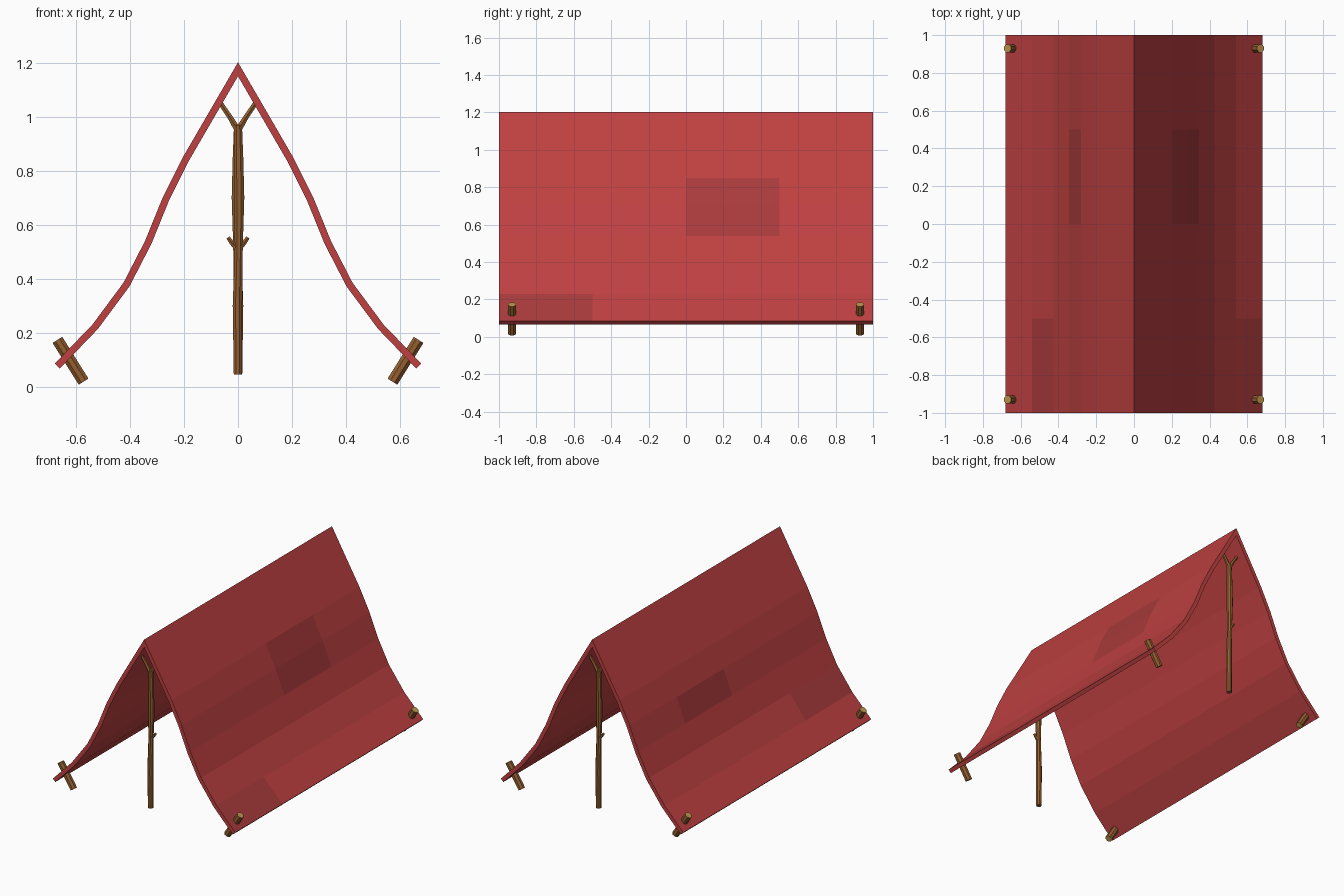
import bpy, bmesh, math
from mathutils import Vector

if "Cube" in bpy.data.objects:
    bpy.data.objects.remove(bpy.data.objects["Cube"])


def material(name, color):
    m = bpy.data.materials.new(name)
    m.diffuse_color = (*color, 1)
    m.use_nodes = True
    m.node_tree.nodes["Principled BSDF"].inputs["Base Color"].default_value = m.diffuse_color
    return m


CANVAS = material("red_canvas", (0.52, 0.052, 0.053))
PATCH = material("dark_patch", (0.40, 0.043, 0.044))
BARK = material("bark", (0.30, 0.115, 0.03))
CUT = material("cut_wood", (0.50, 0.30, 0.07))


def finish(bm, name, mats):
    bmesh.ops.recalc_face_normals(bm, faces=bm.faces)
    me = bpy.data.meshes.new(name)
    bm.to_mesh(me)
    bm.free()
    for m in mats:
        me.materials.append(m)
    ob = bpy.data.objects.new(name, me)
    bpy.context.collection.objects.link(ob)
    return ob


def tube(bm, path, sides=8, cap=0):
    """Closed branch along (x, y, z, radius) points."""
    pts = [Vector(p[:3]) for p in path]
    rings = []
    for i, p in enumerate(pts):
        t = (pts[min(i + 1, len(pts) - 1)] - pts[max(i - 1, 0)]).normalized()
        u = Vector((0, 1, 0)).cross(t).normalized()
        v = t.cross(u)
        r = path[i][3]
        rings.append([bm.verts.new(p + r * (u * math.cos(a) + v * math.sin(a)))
                      for a in (2 * math.pi * (k + 0.5) / sides for k in range(sides))])
    for a, b in zip(rings, rings[1:]):
        for k in range(sides):
            n = (k + 1) % sides
            bm.faces.new((a[k], a[n], b[n], b[k]))
    for ring in (rings[0], rings[-1]):
        bm.faces.new(ring).material_index = cap


# Canvas: sagging profile, thickened with mitred corners, swept along y
half = [(0.205, 0.85), (0.28, 0.70), (0.345, 0.54), (0.425, 0.385), (0.54, 0.23), (0.68, 0.085)]
outer = [Vector((-x, z)) for x, z in reversed(half)] + [Vector((0, 1.203))] + [Vector(p) for p in half]
thick = 0.026
inner = []
for i, p in enumerate(outer):
    a = (p - outer[i - 1]).normalized() if i else None
    b = (outer[i + 1] - p).normalized() if i < len(outer) - 1 else None
    na, nb = [Vector((d.y, -d.x)) for d in (a or b, b or a)]
    m = (na + nb).normalized()
    inner.append(p + m * thick / m.dot(na))

bm = bmesh.new()
count = len(outer)
loop = outer + inner[::-1]
ys = [-1, -0.5, 0, 0.5, 1]
rings = [[bm.verts.new((p.x, y, p.y)) for p in loop] for y in ys]
# darker patches as (profile segment, y bay)
patches = {(1, 0), (3, 2), (7, 2), (8, 2), (11, 0)}
for j in range(len(ys) - 1):
    for k in range(len(loop)):
        n = (k + 1) % len(loop)
        f = bm.faces.new((rings[j][k], rings[j][n], rings[j + 1][n], rings[j + 1][k]))
        f.material_index = int((k, j) in patches)
for ring in (rings[0], rings[-1]):
    for k in range(count - 1):
        bm.faces.new((ring[k], ring[k + 1], ring[-2 - k], ring[-1 - k]))
finish(bm, "canvas", [CANVAS, PATCH])

# Forked support poles, the back one turned half round
for name, y, turn in (("front_pole", -0.93, 0), ("back_pole", 0.93, math.pi)):
    bm = bmesh.new()
    tube(bm, [(0, 0, 0.045, 0.017), (-0.002, 0, 0.30, 0.019), (0.003, 0, 0.52, 0.016),
              (0.004, 0, 0.70, 0.021), (0.002, 0, 0.85, 0.019), (0, 0, 0.97, 0.016)])
    for s in (-1, 1):
        tube(bm, [(0, 0, 0.95, 0.014), (s * 0.03, 0, 1.0, 0.011), (s * 0.064, 0, 1.05, 0.010)], 6)
    tube(bm, [(0.005, 0, 0.515, 0.012), (0.022, 0, 0.532, 0.010), (0.037, 0, 0.553, 0.008)], 6)
    pole = finish(bm, name, [BARK])
    pole.location = (0, y, 0)
    pole.rotation_euler = (0, 0, turn)

# Slanted pegs through the hem corners
for sx, side in ((-1, "left"), (1, "right")):
    for y, end in ((-0.93, "front"), (0.93, "back")):
        bm = bmesh.new()
        tube(bm, [(sx * 0.573, y, 0.018, 0.023), (sx * 0.67, y, 0.173, 0.023)], 8, 1)
        finish(bm, f"{end}_{side}_peg", [BARK, CUT])
